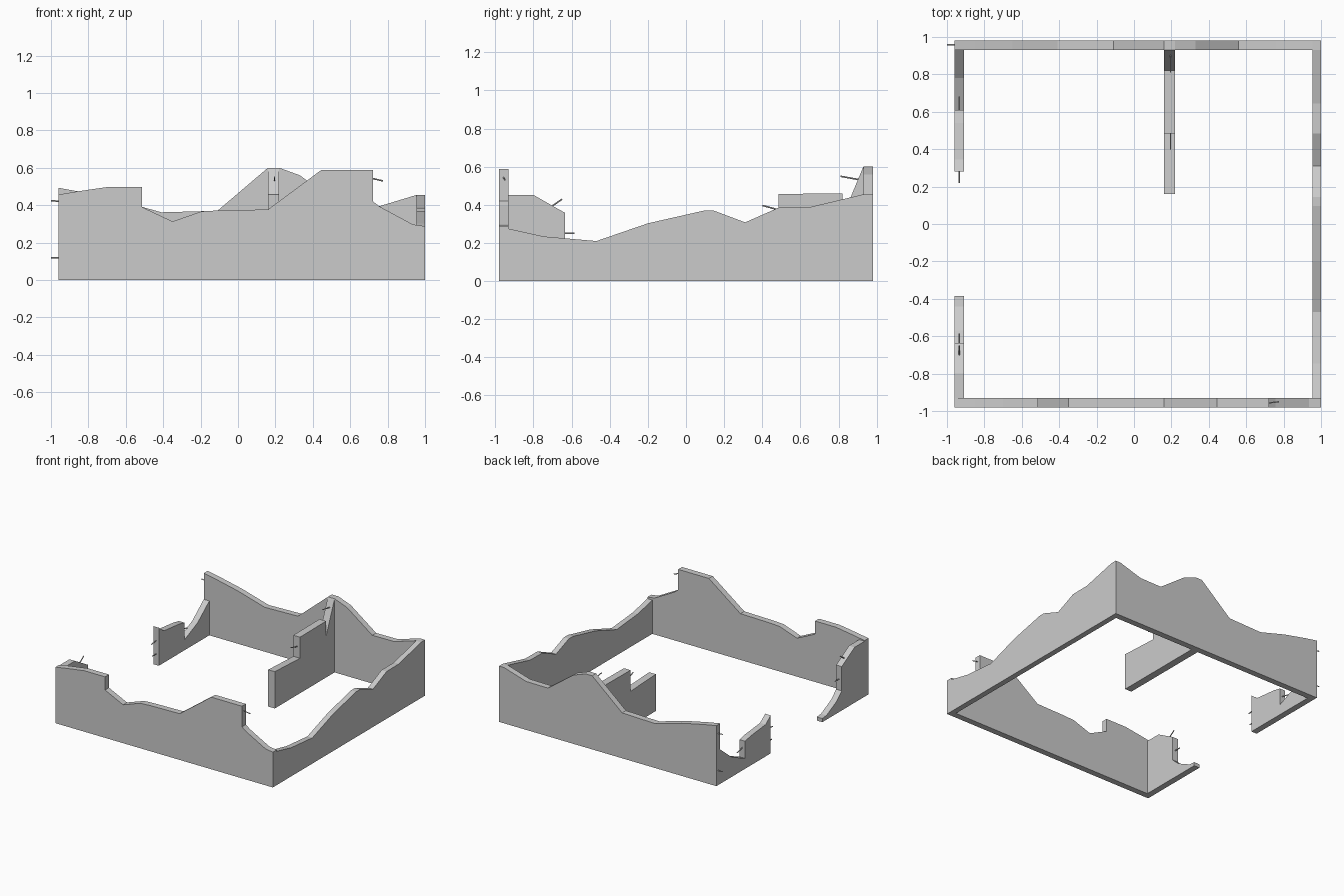
import bpy, bmesh
from mathutils import Vector


def wall(name, axis, lo, hi, top):
    """Broken wall: outline (distance along axis, height) extruded through its thickness lo..hi."""
    outline = [(top[0][0], 0)] + top + [(top[-1][0], 0)]
    bm = bmesh.new()

    def place(s, d, z):
        return (s, d, z) if axis == 'x' else (d, s, z)

    face = bm.faces.new([bm.verts.new(place(s, lo, z)) for s, z in outline])
    ext = bmesh.ops.extrude_face_region(bm, geom=[face])
    shift = Vector(place(0, hi - lo, 0))
    for v in ext['geom']:
        if isinstance(v, bmesh.types.BMVert):
            v.co += shift
    # extrusion drops nothing here, so make sure both caps exist
    if not face.is_valid:
        bmesh.ops.holes_fill(bm, edges=bm.edges[:], sides=0)
    bmesh.ops.recalc_face_normals(bm, faces=bm.faces[:])
    me = bpy.data.meshes.new(name)
    bm.to_mesh(me)
    bm.free()
    bpy.context.collection.objects.link(bpy.data.objects.new(name, me))


def rebar(i, a, b, r=0.004):
    """Thin reinforcing rod from a to b."""
    a, b = Vector(a), Vector(b)
    bpy.ops.mesh.primitive_cylinder_add(vertices=6, radius=r, depth=(b - a).length,
                                        location=(a + b) / 2)
    ob = bpy.context.object
    ob.name = f"rebar_{i}"
    ob.rotation_euler = (b - a).to_track_quat('Z', 'Y').to_euler()


# Outer walls
wall("front_wall", 'x', -0.98, -0.93, [
    (-0.96, 0.457), (-0.85, 0.475), (-0.70, 0.497), (-0.513, 0.497), (-0.513, 0.39),
    (-0.35, 0.313), (-0.195, 0.367), (-0.105, 0.372), (0.16, 0.377), (0.445, 0.588),
    (0.722, 0.588), (0.722, 0.42), (0.757, 0.393), (0.935, 0.297), (1.0, 0.288)])
wall("back_wall", 'x', 0.93, 0.98, [
    (-0.96, 0.493), (-0.85, 0.473), (-0.65, 0.43), (-0.41, 0.362), (-0.11, 0.37),
    (0.16, 0.60), (0.22, 0.60), (0.33, 0.56), (0.56, 0.393), (0.757, 0.395),
    (0.955, 0.455), (1.0, 0.455)])
wall("right_wall", 'y', 0.955, 1.0, [
    (-0.93, 0.275), (-0.745, 0.234), (-0.47, 0.21), (-0.20, 0.303), (0.095, 0.37),
    (0.145, 0.37), (0.31, 0.308), (0.485, 0.385), (0.645, 0.387), (0.93, 0.455)])

# Left wall, split by a gap
wall("left_wall_front", 'y', -0.96, -0.91, [
    (-0.93, 0.452), (-0.80, 0.452), (-0.635, 0.358), (-0.635, 0.16), (-0.57, 0.10),
    (-0.44, 0.035), (-0.385, 0.03)])
wall("left_wall_back", 'y', -0.96, -0.91, [
    (0.28, 0.31), (0.345, 0.26), (0.54, 0.24), (0.61, 0.225), (0.61, 0.085),
    (0.78, 0.16), (0.93, 0.28)])

# Inner partition
wall("inner_wall", 'y', 0.16, 0.22, [
    (0.16, 0.30), (0.485, 0.285), (0.485, 0.457), (0.82, 0.46), (0.82, 0.335), (0.93, 0.60)])

# Rods poking out of the broken ends
rods = [
    ((-1.0, 0.958, 0.425), (-0.95, 0.958, 0.42)),
    ((-1.0, 0.958, 0.12), (-0.95, 0.958, 0.12)),
    ((0.71, -0.958, 0.545), (0.775, -0.95, 0.53)),
    ((-0.935, -0.70, 0.395), (-0.935, -0.65, 0.43)),
    ((-0.935, -0.65, 0.25), (-0.935, -0.585, 0.25)),
    ((-0.935, 0.22, 0.19), (-0.935, 0.30, 0.20)),
    ((-0.935, 0.23, 0.09), (-0.935, 0.30, 0.09)),
    ((-0.935, 0.59, 0.17), (-0.935, 0.68, 0.15)),
    ((0.195, 0.40, 0.397), (0.195, 0.50, 0.37)),
    ((0.195, 0.81, 0.55), (0.195, 0.92, 0.53)),
]
for i, (a, b) in enumerate(rods):
    rebar(i, a, b)
